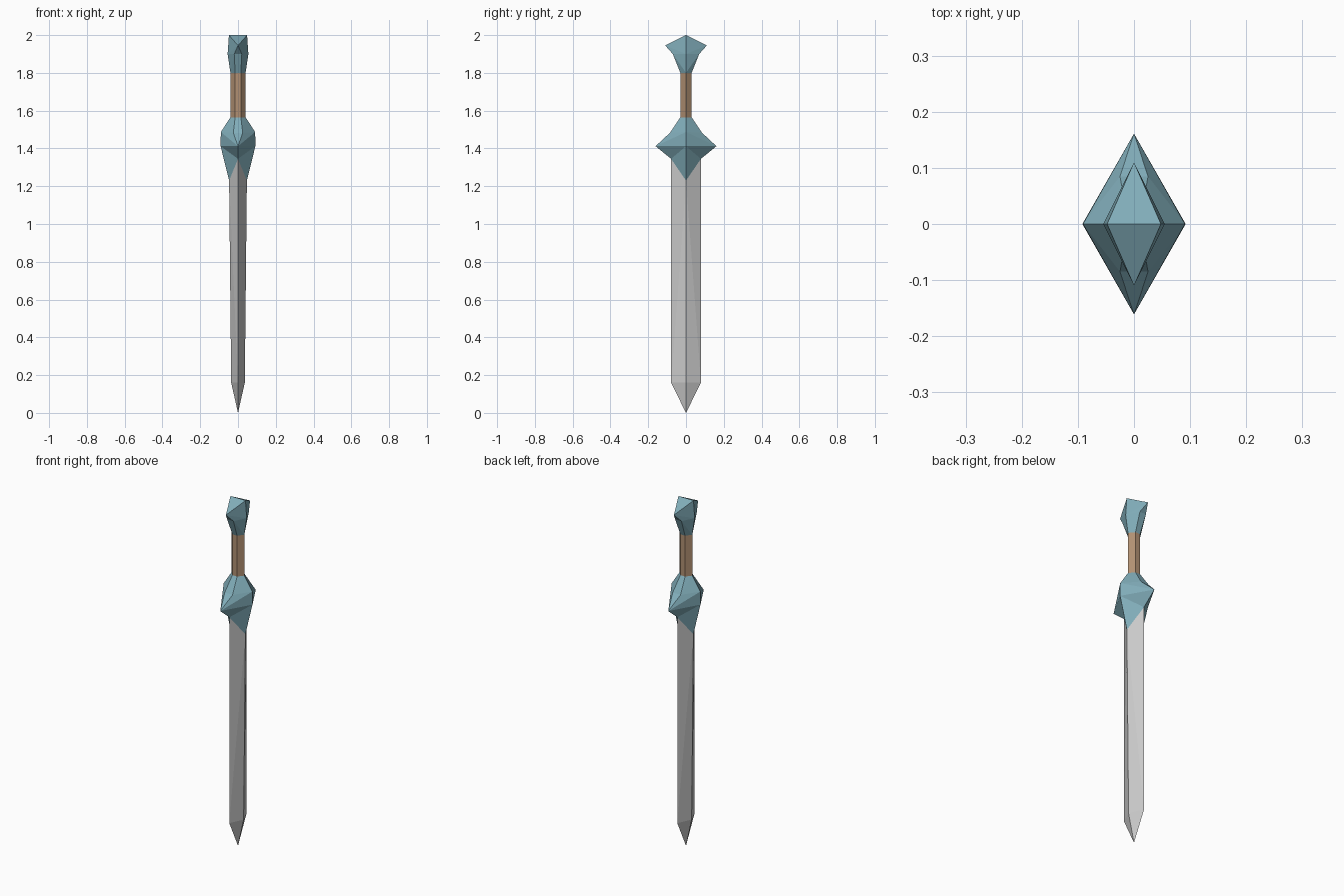
import bpy, bmesh

if "Cube" in bpy.data.objects:
    bpy.data.objects.remove(bpy.data.objects["Cube"])


def material(name, rgb):
    m = bpy.data.materials.new(name)
    m.diffuse_color = (*rgb, 1)
    m.use_nodes = True
    m.node_tree.nodes["Principled BSDF"].inputs["Base Color"].default_value = m.diffuse_color
    return m


def ring(x, y, c, zx, zy):
    """Six-sided ring; c = half width of the narrow edge side (0 gives a diamond)."""
    return [(x, 0, zx), (c, y, zy), (-c, y, zy), (-x, 0, zx), (-c, -y, zy), (c, -y, zy)]


def loft(name, rings, mat=None, ridge=False):
    """Skin a stack of rings with flat faces; ridge closes the last ring along x."""
    bm = bmesh.new()
    rows = [[bm.verts.new(p) for p in ring(*r)] for r in rings]
    for a, b in zip(rows, rows[1:]):
        for i in range(6):
            j = (i + 1) % 6
            # keep the creases mirrored about both axes
            if i % 3 == 2:
                bm.faces.new((a[j], b[i], a[i]))
                bm.faces.new((a[j], b[j], b[i]))
            else:
                bm.faces.new((a[i], a[j], b[j]))
                bm.faces.new((a[i], b[j], b[i]))
    if ridge:
        t = rows[-1]
        bm.faces.new((t[0], t[1], t[3]))
        bm.faces.new((t[3], t[4], t[0]))
    bmesh.ops.remove_doubles(bm, verts=bm.verts, dist=1e-5)
    bmesh.ops.dissolve_limit(bm, angle_limit=0.01, verts=bm.verts, edges=bm.edges)
    bmesh.ops.recalc_face_normals(bm, faces=bm.faces)
    me = bpy.data.meshes.new(name)
    bm.to_mesh(me)
    bm.free()
    if mat:
        me.materials.append(mat)
    ob = bpy.data.objects.new(name, me)
    bpy.context.collection.objects.link(ob)
    return ob


teal = material("teal_metal", (0.22, 0.42, 0.49))
brown = material("brown_leather", (0.44, 0.28, 0.17))

# Blade: diamond section, tip down
loft("blade", [
    (0.047, 0.079, 0, 1.23, 1.345),
    (0.036, 0.079, 0, 0.16, 0.16),
    (0, 0, 0, 0, 0),
])

# Guard: hexagon at the grip flaring to a diamond, then pointed flaps over the blade
loft("guard", [
    (0.04, 0.03, 0.015, 1.565, 1.565),
    (0.091, 0.085, 0.025, 1.487, 1.483),
    (0.092, 0.161, 0, 1.412, 1.412),
    (0.047, 0.079, 0, 1.23, 1.345),
], teal)

# Grip: straight hexagonal handle
loft("grip", [
    (0.04, 0.03, 0.015, 1.565, 1.565),
    (0.04, 0.03, 0.015, 1.8, 1.8),
], brown)

# Pommel: flares out and closes with a ridge along x
loft("pommel", [
    (0.04, 0.03, 0.015, 1.8, 1.8),
    (0.055, 0.07, 0.02, 1.9, 1.9),
    (0.048, 0.11, 0, 2.0, 1.945),
], teal, ridge=True)
